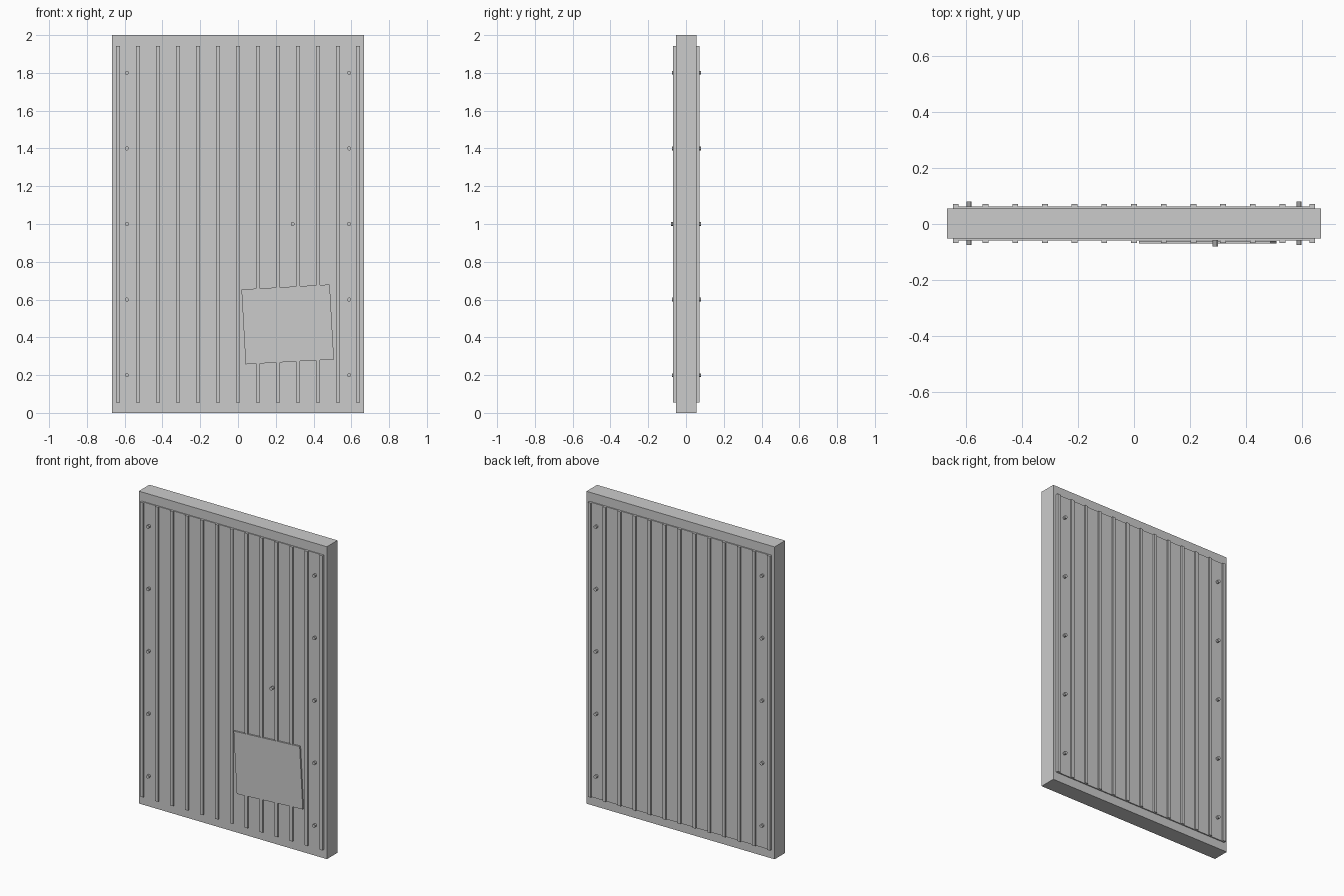
import bpy, bmesh, math
from mathutils import Matrix

if "Cube" in bpy.data.objects:
    bpy.data.objects.remove(bpy.data.objects["Cube"])

mat = bpy.data.materials.new("plain grey metal")
mat.diffuse_color = (0.6, 0.6, 0.6, 1)
mat.use_nodes = True
mat.node_tree.nodes["Principled BSDF"].inputs["Base Color"].default_value = mat.diffuse_color


def finish(name, bm):
    bmesh.ops.recalc_face_normals(bm, faces=bm.faces)
    me = bpy.data.meshes.new(name)
    bm.to_mesh(me)
    bm.free()
    me.materials.append(mat)
    ob = bpy.data.objects.new(name, me)
    bpy.context.collection.objects.link(ob)
    return ob


def box(name, lo, hi, tilt=0):
    bm = bmesh.new()
    bmesh.ops.create_cube(bm, size=1)
    size = [b - a for a, b in zip(lo, hi)]
    mid = [(a + b) / 2 for a, b in zip(lo, hi)]
    bmesh.ops.scale(bm, vec=size, verts=bm.verts)
    m = Matrix.Translation(mid) @ Matrix.Rotation(tilt, 4, 'Y')
    bmesh.ops.transform(bm, matrix=m, verts=bm.verts)
    return finish(name, bm)


def corrugated(name, y_in, y_base, y_rib, z0=0.056, z1=1.942):
    # square-ribbed profile extruded upwards
    pts, n, half, end = [], 13, 0.0105, 0.635
    for i in range(n):
        x = -end + 2 * end * i / (n - 1)
        if i > 0:
            pts.append((x - half, y_base))
        pts += [(x - half, y_rib), (x + half, y_rib)]
        if i < n - 1:
            pts.append((x + half, y_base))
    pts += [(end + half, y_in), (-end - half, y_in)]
    bm = bmesh.new()
    face = bm.faces.new([bm.verts.new((x, y, z0)) for x, y in pts])
    ext = bmesh.ops.extrude_face_region(bm, geom=[face], use_keep_orig=True)
    verts = [g for g in ext["geom"] if isinstance(g, bmesh.types.BMVert)]
    bmesh.ops.translate(bm, vec=(0, 0, z1 - z0), verts=verts)
    return finish(name, bm)


def bolt(name, x, z, ya, yb, r=0.0105):
    bm = bmesh.new()
    bmesh.ops.create_cone(bm, cap_ends=True, segments=8, radius1=r, radius2=r,
                          depth=abs(yb - ya))
    m = (Matrix.Translation((x, (ya + yb) / 2, z))
         @ Matrix.Rotation(math.pi / 2, 4, 'X') @ Matrix.Rotation(math.pi / 8, 4, 'Z'))
    bmesh.ops.transform(bm, matrix=m, verts=bm.verts)
    return finish(name, bm)


# core slab and ribbed sheets on both sides
box("panel_core", (-0.666, -0.052, 0), (0.666, 0.055, 2))
corrugated("front_sheet", -0.045, -0.058, -0.068)
corrugated("back_sheet", 0.05, 0.062, 0.072)

# columns of bolts near both edges
for x in (-0.588, 0.588):
    for i in range(5):
        z = 0.2 + 0.4 * i
        bolt("front_bolt", x, z, -0.057, -0.075)
        bolt("back_bolt", x, z, 0.061, 0.08)

# single bolt and crooked patch on the front
bolt("loose_bolt", 0.289, 1.0, -0.057, -0.08)
box("repair_patch", (0.029, -0.07, 0.27), (0.497, -0.06, 0.667), -math.radians(3.2))
